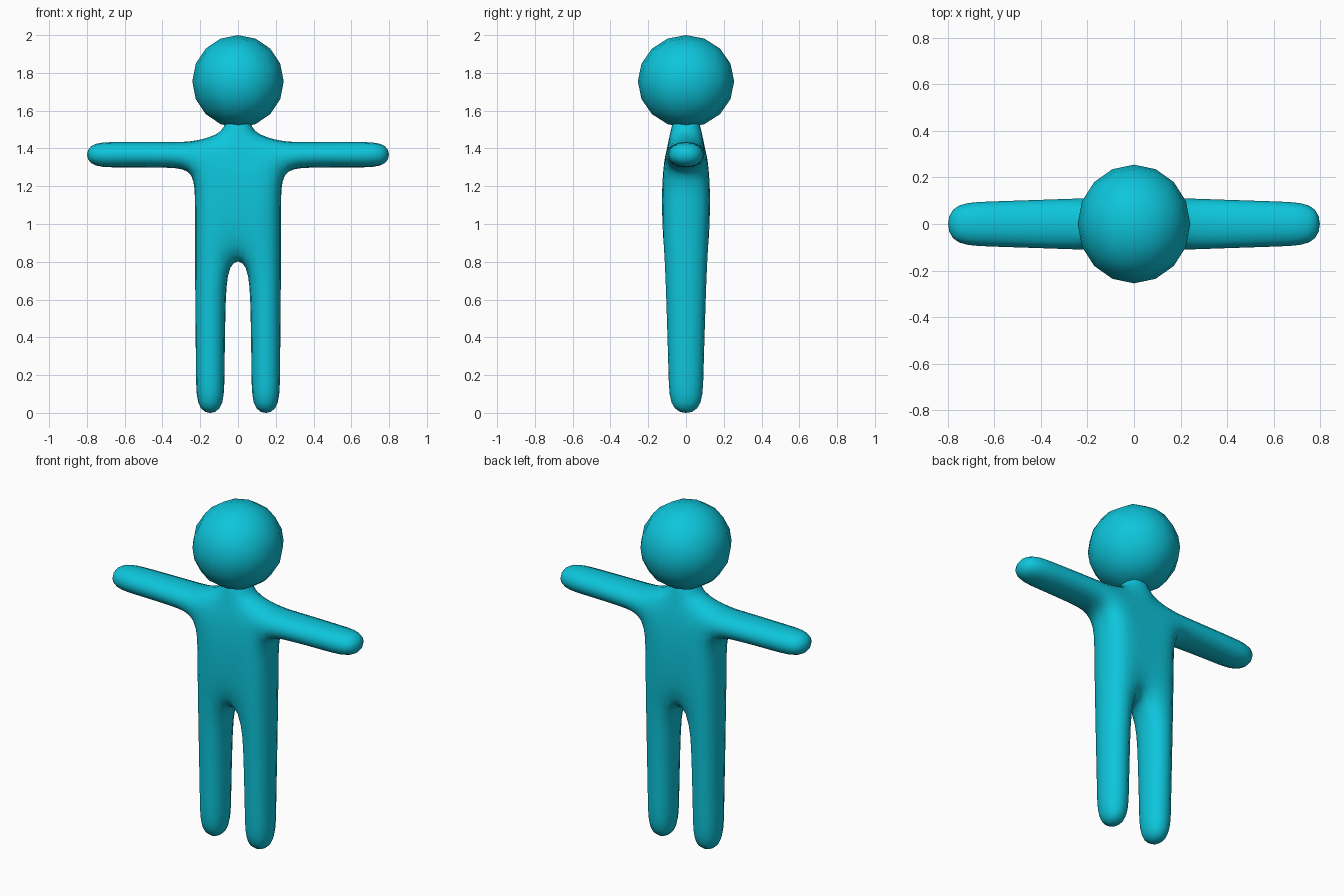
import bpy, bmesh, math
from mathutils import Vector

if "Cube" in bpy.data.objects:
    bpy.data.objects.remove(bpy.data.objects["Cube"])

teal = bpy.data.materials.new("teal")
teal.diffuse_color = (0.004, 0.56, 0.71, 1)
teal.use_nodes = True
teal.node_tree.nodes["Principled BSDF"].inputs["Base Color"].default_value = teal.diffuse_color


def finish(bm, name):
    bmesh.ops.recalc_face_normals(bm, faces=bm.faces)
    for f in bm.faces:
        f.smooth = True
    mesh = bpy.data.meshes.new(name)
    bm.to_mesh(mesh)
    bm.free()
    mesh.materials.append(teal)
    obj = bpy.data.objects.new(name, mesh)
    bpy.context.collection.objects.link(obj)
    return obj


# Body cage: torso rows from shoulders to crotch
# (outer x, outer z, inner x, inner z, outer depth, inner depth)
rows = [
    (0.235, 1.44, 0.07, 1.49, 0.115, 0.085),
    (0.235, 1.28, 0.07, 1.28, 0.125, 0.125),
    (0.235, 1.10, 0.06, 1.10, 0.130, 0.128),
    (0.235, 0.80, 0.05, 0.80, 0.122, 0.120),
]
bm = bmesh.new()
grid = []
for ox, oz, ix, iz, od, idp in rows:
    cols = [(-ox, oz, od), (-ix, iz, idp), (ix, iz, idp), (ox, oz, od)]
    grid.append([[bm.verts.new((x, s * d, z)) for s in (-1, 1)] for x, z, d in cols])


def extrude_tube(ring, sections):
    """Continue a four-sided opening through the sections and cap it."""
    for pts in sections:
        new = [bm.verts.new(p) for p in pts]
        for i in range(4):
            j = (i + 1) % 4
            bm.faces.new((ring[i], ring[j], new[j], new[i]))
        ring = new
    bm.faces.new(ring)


# Front, back and flanks of the torso
for r in range(3):
    a, b = grid[r], grid[r + 1]
    for c in range(3):
        for s in (0, 1):
            bm.faces.new((a[c][s], a[c + 1][s], b[c + 1][s], b[c][s]))
    if r > 0:
        for c in (0, 3):
            bm.faces.new((a[c][0], a[c][1], b[c][1], b[c][0]))

# Shoulder tops and crotch
top, low = grid[0], grid[3]
for c in (0, 2):
    bm.faces.new((top[c][0], top[c + 1][0], top[c + 1][1], top[c][1]))
bm.faces.new((low[1][0], low[2][0], low[2][1], low[1][1]))

# Neck, ending inside the head
extrude_tube([top[1][0], top[2][0], top[2][1], top[1][1]],
             [[(-0.075, -0.075, 1.58), (0.075, -0.075, 1.58),
               (0.075, 0.075, 1.58), (-0.075, 0.075, 1.58)]])

# Arms and legs on both sides
for sx, outer, inner in ((-1, 0, 1), (1, 3, 2)):
    arm = [[(sx * x, -d, 1.44), (sx * x, d, 1.44), (sx * x, d, 1.294), (sx * x, -d, 1.294)]
           for x, d in ((0.35, 0.115), (0.63, 0.105), (0.814, 0.098))]
    extrude_tube([top[outer][0], top[outer][1], grid[1][outer][1], grid[1][outer][0]], arm)
    leg = [[(sx * xi, -d, z), (sx * xo, -d, z), (sx * xo, d, z), (sx * xi, d, z)]
           for xi, xo, d, z in ((0.06, 0.233, 0.112, 0.55),
                                (0.065, 0.229, 0.100, 0.20),
                                (0.067, 0.227, 0.096, -0.018))]
    extrude_tube([low[inner][0], low[outer][0], low[outer][1], low[inner][1]], leg)

body = finish(bm, "body")
sub = body.modifiers.new("rounding", 'SUBSURF')
sub.levels = sub.render_levels = 2

# Head: cube grid rounded into a ball
bm = bmesh.new()
bmesh.ops.create_cube(bm, size=2)
bmesh.ops.subdivide_edges(bm, edges=bm.edges[:], cuts=3, use_grid_fill=True)
for v in bm.verts:
    n = Vector([math.tan(c * math.pi / 4) for c in v.co]).normalized()
    v.co = (n.x * 0.242, n.y * 0.255, 1.755 + n.z * 0.245)
finish(bm, "head")
